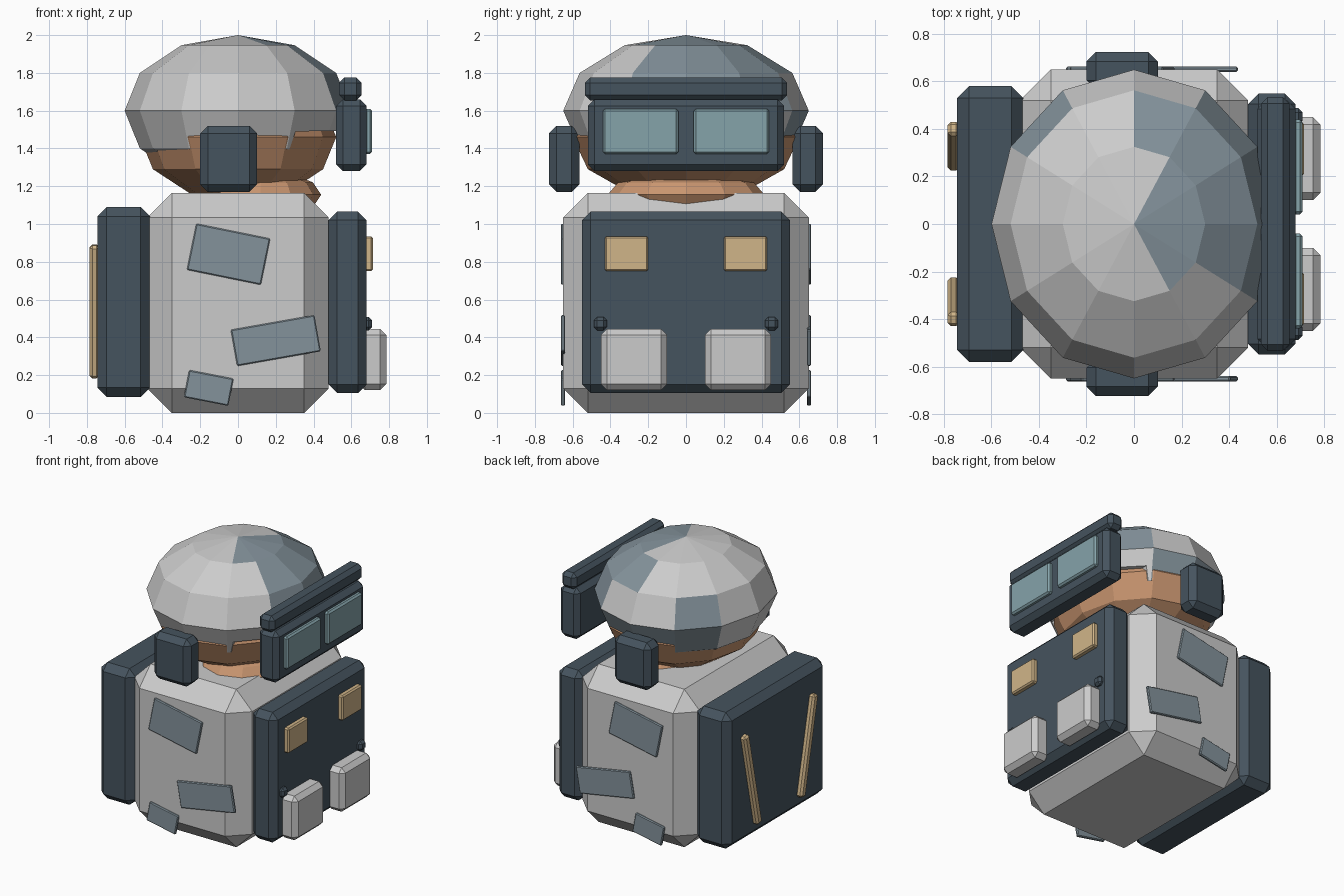
import bpy, bmesh, math
from mathutils import Matrix

if "Cube" in bpy.data.objects:
    bpy.data.objects.remove(bpy.data.objects["Cube"])


def mat(name, rgb):
    m = bpy.data.materials.new(name)
    m.diffuse_color = (*rgb, 1)
    m.use_nodes = True
    m.node_tree.nodes["Principled BSDF"].inputs["Base Color"].default_value = m.diffuse_color
    return m


DARK = mat("dark_gear", (0.06, 0.087, 0.112))
SKIN = mat("skin", (0.58, 0.30, 0.16))
TAN = mat("tan", (0.63, 0.46, 0.25))
GLASS = mat("lens_glass", (0.235, 0.367, 0.402))
CAMO = mat("camo", (0.23, 0.29, 0.33))


def finish(bm, name, material=None):
    me = bpy.data.meshes.new(name)
    bm.to_mesh(me)
    bm.free()
    ob = bpy.data.objects.new(name, me)
    bpy.context.collection.objects.link(ob)
    if material:
        me.materials.append(material)
    return ob


def box(name, xr, yr, zr, bevel, material=None, rot=None):
    """Chamfered box from x, y, z ranges, optionally turned about its centre."""
    bm = bmesh.new()
    bmesh.ops.create_cube(bm, size=1)
    rs = (xr, yr, zr)
    bmesh.ops.scale(bm, vec=[b - a for a, b in rs], verts=bm.verts)
    bmesh.ops.bevel(bm, geom=bm.edges[:], offset=bevel, segments=1,
                    affect='EDGES', profile=0.5)
    if rot:
        bmesh.ops.rotate(bm, matrix=Matrix.Rotation(rot[1], 3, rot[0]), verts=bm.verts)
    bmesh.ops.translate(bm, vec=[(a + b) / 2 for a, b in rs], verts=bm.verts)
    return finish(bm, name, material)


def ball(name, centre, radii, material=None):
    bm = bmesh.new()
    bmesh.ops.create_uvsphere(bm, u_segments=12, v_segments=6, radius=1)
    bmesh.ops.scale(bm, vec=radii, verts=bm.verts)
    bmesh.ops.translate(bm, vec=centre, verts=bm.verts)
    return finish(bm, name, material)


def side(s, a, b):
    """Range a..b on the +y side, or mirrored to -y."""
    return (a, b) if s > 0 else (-b, -a)


# Torso with front and back plates
box("torso", (-0.48, 0.48), (-0.65, 0.65), (0, 1.165), 0.13)
box("chest_plate", (0.48, 0.68), (-0.55, 0.55), (0.105, 1.065), 0.045, DARK)
box("backpack", (-0.745, -0.465), (-0.58, 0.58), (0.085, 1.09), 0.05, DARK)

# Head and chin
ball("head", (0, 0, 1.46), (0.52, 0.60, 0.34), SKIN)
ball("chin", (0.12, 0, 1.155), (0.32, 0.415, 0.13), SKIN)

# Helmet with camo facets: (min, max) angle per ring from the top
helmet = ball("helmet", (0, 0, 1.6), (0.6, 0.65, 0.4))
helmet.data.materials.append(None)
helmet.data.materials.append(CAMO)
camo_rings = [[(-60, 60)], [(-30, 90)], [(-30, 60), (120, 150)], [(60, 150)]]
for f in helmet.data.polygons:
    c = f.center
    ring = int(math.acos((c.z - 1.6) / 0.4 / math.sqrt(
        (c.x / 0.6) ** 2 + (c.y / 0.65) ** 2 + ((c.z - 1.6) / 0.4) ** 2)) / math.radians(30))
    ang = math.degrees(math.atan2(c.y, c.x))
    if ring < 4 and any(a < ang < b for a, b in camo_rings[ring]):
        f.material_index = 1

# Helmet rim: stepped profile cuts away the underside and the face opening
bm = bmesh.new()
rim = [(-1, 1.0), (1, 1.0), (1, 1.50), (0.305, 1.49), (0.27, 1.39), (-1, 1.36)]
face = bm.faces.new([bm.verts.new((x, -1, z)) for x, z in rim])
ext = bmesh.ops.extrude_face_region(bm, geom=[face])
bmesh.ops.translate(bm, vec=(0, 2, 0),
                    verts=[g for g in ext["geom"] if isinstance(g, bmesh.types.BMVert)])
bmesh.ops.recalc_face_normals(bm, faces=bm.faces[:])
cutter = finish(bm, "helmet_cutter")
cutter.hide_render = True
cutter.hide_viewport = True
cut = helmet.modifiers.new("rim_cut", 'BOOLEAN')
cut.operation = 'DIFFERENCE'
cut.solver = 'EXACT'
cut.object = cutter

# Goggles
box("goggle_frame", (0.52, 0.68), (-0.52, 0.52), (1.28, 1.66), 0.035, DARK)
box("goggle_brow", (0.535, 0.655), (-0.535, 0.535), (1.655, 1.775), 0.028, DARK)

# Mirrored details
patches = [(-0.05, 0.84, 0.40, 0.25, 11.5),
           (0.20, 0.383, 0.45, 0.195, -10),
           (-0.155, 0.132, 0.24, 0.147, 11)]
for s, tag in ((1, "left"), (-1, "right")):
    box("lens_" + tag, (0.67, 0.71), side(s, 0.04, 0.44), (1.37, 1.61), 0.012, GLASS)
    box("ear_cup_" + tag, (-0.20, 0.10), side(s, 0.565, 0.725), (1.17, 1.52), 0.04, DARK)
    box("chest_badge_" + tag, (0.67, 0.715), side(s, 0.20, 0.43), (0.75, 0.935), 0.01, TAN)
    box("pouch_" + tag, (0.64, 0.785), side(s, 0.10, 0.45), (0.12, 0.445), 0.032)
    box("pouch_knob_" + tag, (0.65, 0.71), side(s, 0.418, 0.488), (0.437, 0.507), 0.018, DARK)
    box("back_strap_" + tag, (-0.785, -0.735), side(s, 0.297, 0.357), (0.178, 0.897),
        0.014, TAN, rot=('X', -s * 0.213))
    for i, (x, z, w, h, deg) in enumerate(patches):
        box(f"camo_patch_{tag}_{i + 1}", (x - w / 2, x + w / 2), side(s, 0.64, 0.663),
            (z - h / 2, z + h / 2), 0.006, CAMO, rot=('Y', -s * math.radians(deg)))
